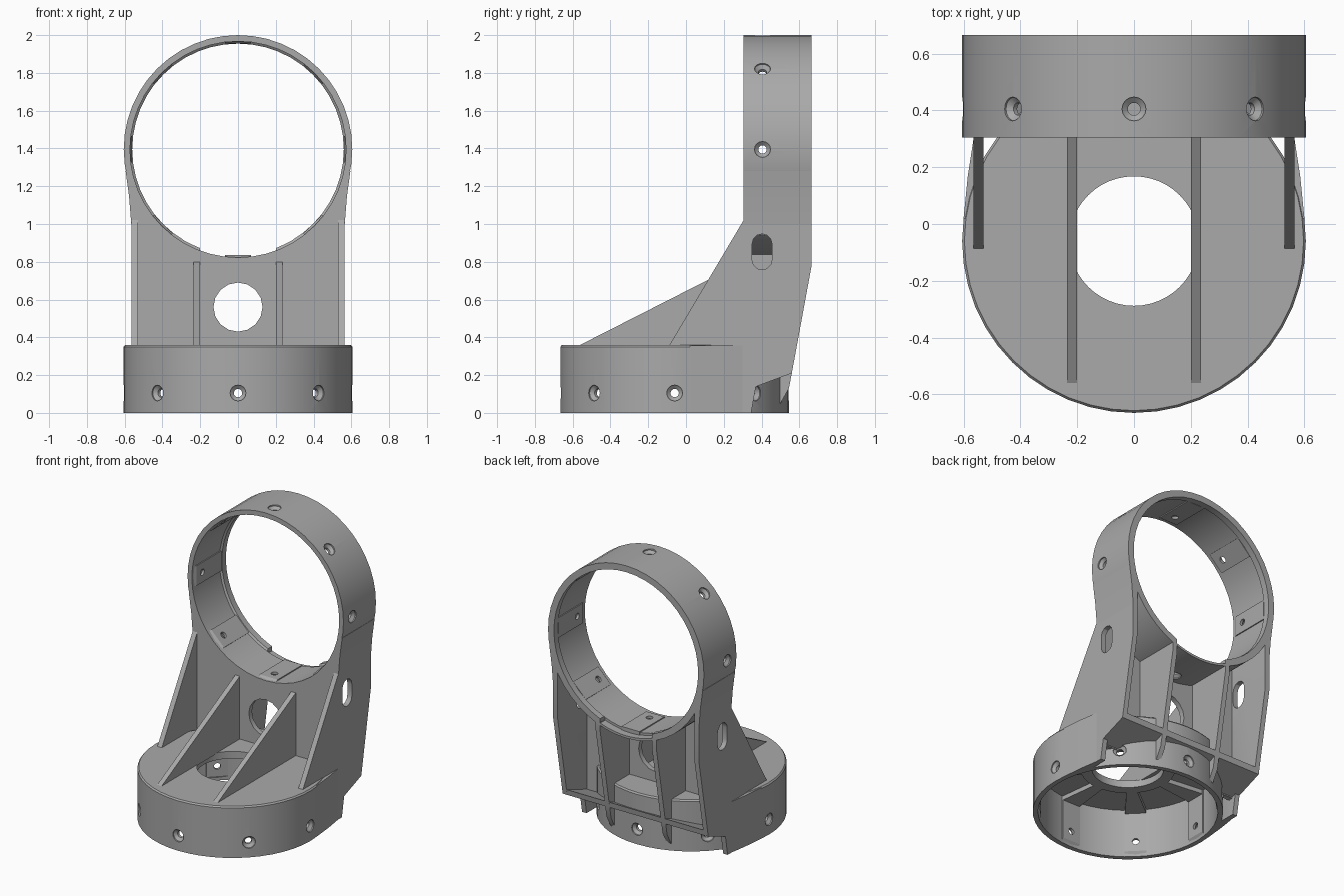
import bpy, bmesh, math
from math import sin, cos, pi, radians
from mathutils import Matrix, Vector

if "Cube" in bpy.data.objects:
    bpy.data.objects.remove(bpy.data.objects["Cube"])

grey = bpy.data.materials.new("plain grey")
grey.use_nodes = True
COLOUR = (0.4, 0.4, 0.4, 1)
grey.diffuse_color = COLOUR
grey.node_tree.nodes["Principled BSDF"].inputs["Base Color"].default_value = COLOUR

R, BORE = 0.605, 0.56
CUP = Matrix.Translation((0, -0.06, 0))
# Local z becomes world y, local y becomes world z
RING = Matrix.Translation((0, 0, 1.395)) @ Matrix(((1, 0, 0, 0), (0, 0, 1, 0), (0, 1, 0, 0), (0, 0, 0, 1)))


def finish(name, bm):
    bmesh.ops.recalc_face_normals(bm, faces=bm.faces)
    mesh = bpy.data.meshes.new(name)
    bm.to_mesh(mesh)
    bm.free()
    mesh.materials.append(grey)
    ob = bpy.data.objects.new(name, mesh)
    bpy.context.collection.objects.link(ob)
    return ob


def add_lathe(bm, profile, matrix, n=48):
    """Revolve a closed (radius, height) profile around local z."""
    rows = []
    for i in range(n):
        a = 2 * pi * i / n
        rows.append([bm.verts.new(matrix @ Vector((r * cos(a), r * sin(a), h))) for r, h in profile])
    for i in range(n):
        a, b = rows[i], rows[(i + 1) % n]
        for j in range(len(profile)):
            k = (j + 1) % len(profile)
            bm.faces.new((a[j], a[k], b[k], b[j]))
    bmesh.ops.remove_doubles(bm, verts=bm.verts, dist=1e-5)


def add_prism(bm, pts, axis, lo, hi, matrix=Matrix()):
    """Extrude an outline along x, y or z."""
    def place(p, d):
        return {"x": (d, *p), "y": (p[0], d, p[1]), "z": (*p, d)}[axis]
    a, b = [[bm.verts.new(matrix @ Vector(place(p, d))) for p in pts] for d in (lo, hi)]
    bm.faces.new(a)
    bm.faces.new(b)
    for i in range(len(pts)):
        k = (i + 1) % len(pts)
        bm.faces.new((a[i], a[k], b[k], b[i]))


def lathe(name, profile, matrix=Matrix(), n=48):
    bm = bmesh.new()
    add_lathe(bm, profile, matrix, n)
    return finish(name, bm)


def prism(name, pts, axis, *spans):
    bm = bmesh.new()
    for lo, hi in spans:
        add_prism(bm, pts, axis, lo, hi)
    return finish(name, bm)


def cylinder(name, r, lo, hi, matrix, n=48):
    return lathe(name, [(0, lo), (r, lo), (r, hi), (0, hi)], matrix, n)


def around(matrix, i):
    return matrix @ Matrix.Rotation(i * pi / 4, 4, "Z")


def screw_cutter(name, matrix, height):
    bm = bmesh.new()
    profile = [(0, 0.5), (0.022, 0.5), (0.022, 0.578), (0.042, 0.595), (0.042, 0.7), (0, 0.7)]
    for i in range(8):
        m = around(matrix, i) @ Matrix.Translation((0, 0, height)) @ Matrix.Rotation(pi / 2, 4, "Y")
        add_lathe(bm, profile, m, 16)
    return finish(name, bm)


def screw_pads(name, matrix, lo, hi):
    """Eight inner pads with a sloped lead-in at the open end."""
    bm = bmesh.new()
    pts = [(0.583, lo), (BORE, lo + 0.035), (BORE, hi), (0.59, hi), (0.59, lo)]
    for i in range(8):
        turn = around(matrix, i) @ Matrix.Rotation(pi / 2, 4, "Z")
        # Outline is (local -y radius, height) so it faces outward
        add_prism(bm, [(-r, h) for r, h in pts], "x", -0.07, 0.07, turn)
    return finish(name, bm)


def cut(ob, *cutters):
    bpy.context.view_layer.objects.active = ob
    for c in cutters:
        mod = ob.modifiers.new("cut", "BOOLEAN")
        mod.operation, mod.solver, mod.object = "DIFFERENCE", "EXACT", c
        bpy.ops.object.modifier_apply(modifier=mod.name)


# Cutters
ring_bore = cylinder("ring_bore_cutter", 0.585, -1, 1.5, RING)
cup_bore = cylinder("cup_bore_cutter", 0.585, -0.5, 0.345, CUP)
cup_screws = screw_cutter("cup_screw_cutter", CUP, 0.105)
ring_screws = screw_cutter("ring_screw_cutter", RING, 0.405)
window = cylinder("window_cutter", 0.13, 0.2, 0.5,
                  Matrix.Translation((0, 0, 0.56 - 1.395)) @ RING, 16)
slot_pts = [(0.4025 + 0.0525 * cos(radians(a)), z + 0.0525 * sin(radians(a)))
            for z, start in ((0.895, 0), (0.81, 180)) for a in range(start, start + 181, 30)]
slots = prism("slot_cutter", slot_pts, "x", (-0.7, -0.4), (0.4, 0.7))
arc = [(0.588 * cos(radians(a)), 1.395 + 0.588 * sin(radians(a))) for a in range(-110, -69, 4)]
notch = prism("notch_cutter", arc + [(0.2, 0.95), (-0.2, 0.95)], "y", (0.61, 0.8))
cutters = [ring_bore, cup_bore, cup_screws, ring_screws, window, slots, notch]
for c in cutters:
    c.hide_render = True

# Base cup with pierced top plate
cup = lathe("base_cup", [(0.228, 0.34), (0.572, 0.34), (0.572, 0), (R, 0),
                         (R, 0.35), (0.597, 0.36), (0.228, 0.36)], CUP)
cut(cup, cup_screws)
cut(screw_pads("cup_screw_pads", CUP, 0.0, 0.34), cup_screws)
lathe("cup_hole_collar", [(0.228, 0.31), (0.3, 0.31), (0.3, 0.345), (0.228, 0.345)], CUP)

# Radial spokes under the top plate
bm = bmesh.new()
for i in range(8):
    add_prism(bm, [(0.29, -0.035), (0.58, -0.07), (0.58, 0.07), (0.29, 0.035)],
              "z", 0.31, 0.345, around(CUP, i))
finish("underside_spokes", bm)

# Upright ring
ring = lathe("upright_ring", [(R, 0.305), (R, 0.665), (BORE, 0.665), (BORE, 0.62),
                              (0.572, 0.61), (0.572, 0.305)], RING)
cut(ring, ring_screws, notch)
cut(screw_pads("ring_screw_pads", RING, 0.305, 0.615), ring_screws)

# Front web between cup and ring
W = 0.565
web = prism("front_web", [(-W, 0.12), (W, 0.12), (W, 1.15), (-W, 1.15)], "y", (0.305, 0.34))
cut(web, ring_bore, cup_bore, window)

# Side walls with slots
wall_pts = [(-0.09, 0.355), (0.305, 1.02), (0.305, 1.16), (0.665, 1.16), (0.665, 0.78),
            (0.56, 0.21), (0.37, 0.14), (0.345, 0), (0.13, 0), (0.13, 0.355)]
walls = prism("side_walls", wall_pts, "x", (-W, -0.53), (0.53, W))
cut(walls, ring_bore, cup_bore, slots)

# Middle ribs, front gusset and rear stiffener in one
rib_pts = [(-0.57, 0.355), (0.305, 0.8), (0.305, 0.86), (0.665, 0.86), (0.665, 0.78),
           (0.56, 0.21), (0.545, 0.13), (0.5, 0.05), (0.42, 0.05), (0.42, 0.355)]
ribs = prism("middle_ribs", rib_pts, "x", (-0.235, -0.2), (0.2, 0.235))
cut(ribs, ring_bore, cup_bore)

# Sloped rear shelf
shelf = prism("rear_shelf", [(0.31, 0.155), (0.31, 0.117), (0.56, 0.21), (0.567, 0.25)],
              "x", (-W, W))
cut(shelf, cup_bore)

# Blends from the walls out to the ring and to the cup
for side, s in (("left", 1), ("right", -1)):
    up = prism(side + "_ring_blend", [(s * x, z) for x, z in (
        (0.53, 1.0), (W, 1.0), (0.577, 1.15), (0.595, 1.28), (0.55, 1.28))], "y", (0.305, 0.665))
    down = prism(side + "_cup_blend", [(s * x, y) for x, y in (
        (0.53, 0.34), (W, 0.3), (0.585, 0.17), (0.6, 0.02), (0.56, 0.02))], "z", (0, 0.357))
    cut(up, ring_bore)
    cut(down, cup_bore)

for c in cutters:
    bpy.data.objects.remove(c)

for ob in bpy.context.collection.objects:
    if ob.type == "MESH" and ob.data.materials and ob.data.materials[0] == grey:
        bpy.ops.object.select_all(action="DESELECT")
        ob.select_set(True)
        bpy.context.view_layer.objects.active = ob
        bpy.ops.object.shade_smooth_by_angle(angle=radians(30))
